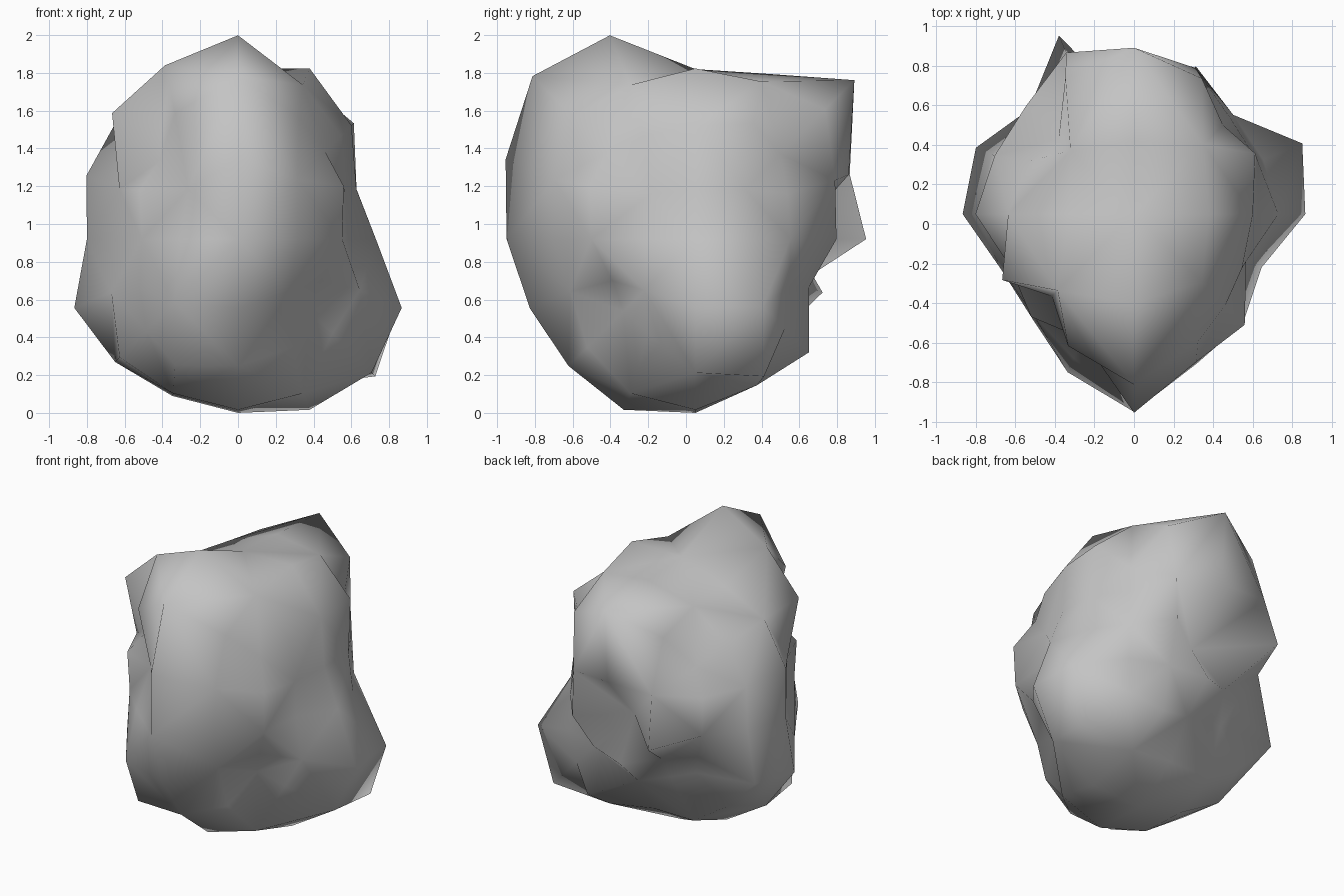
import bpy
import bmesh
from math import atan2, pi
from mathutils import Vector

cube = bpy.data.objects.get("Cube")
if cube:
    bpy.data.objects.remove(cube, do_unlink=True)

CENTRE = Vector((0, 0.05, 0.93))

# Cross-section rings from top to bottom: radius in percent of a unit ball,
# counter-clockwise from the left side (+x)
OUTER = {
    2: (85, 92, 78, 103, 119, 104, 66, 80, 90, 100, 72, 100, 122, 97, 80, 82),
    1: (68, 73, 73, 86, 88, 95, 82, 82, 87, 73, 78, 73, 109, 87, 84, 66),
    0: (73, 71, 71, 81, 51, 98, 75, 78, 80, 66, 72, 79, 100, 82, 78, 63),
    -1: (94, 99, 75, 70, 73, 64, 64, 93, 94, 78, 78, 93, 95, 77, 66, 75),
    -2: (100, 109, 82, 90, 67, 62, 63, 85, 92, 94, 84, 100, 95, 86, 66, 75),
}
# Small rings around the poles, and the poles themselves
INNER = {
    2: (98, 97, 95, 89, 85, 107, 117, 95),
    -2: (98, 90, 79, 85, 90, 95, 98, 95),
}
POLE = {2: 90, -2: 92}


def ring_value(ring, x, y):
    """Pick the ring entry that lies in the direction x, y."""
    step = 2 * pi / len(ring)
    return ring[round(atan2(y, x) / step) % len(ring)]


def grid_levels(vert):
    return [round(c * 2) for c in vert.co]


def ball_direction(levels):
    """Turn a cube grid point into a direction on an evenly spaced ball."""
    on_edge = sum(abs(n) == 2 for n in levels) > 1
    middle = 0.5 if on_edge else 0.42
    scale = {0: 0, 1: middle, 2: 1}
    return Vector([scale[abs(n)] * (1 if n > 0 else -1) for n in levels]).normalized()


def rock_radius(x, y, z):
    reach = max(abs(x), abs(y))
    if reach == 2:
        return ring_value(OUTER[z], x, y) / 100
    if reach == 1:
        return ring_value(INNER[z], x, y) / 100
    return POLE[z] / 100


# Boulder: a gridded cube
bm = bmesh.new()
bmesh.ops.create_cube(bm, size=2)
bmesh.ops.subdivide_edges(bm, edges=bm.edges[:], cuts=3, use_grid_fill=True)

# Crease every quad from its quarter-panel centre outward
for face in bm.faces[:]:
    corners = face.verts[:]
    for i, vert in enumerate(corners):
        if sum(abs(n) == 1 for n in grid_levels(vert)) == 2:
            bmesh.utils.face_split(face, vert, corners[i - 2])
            break

# Round the cube into a ball, pushed in and out
for vert in bm.verts:
    levels = grid_levels(vert)
    vert.co = CENTRE + ball_direction(levels) * rock_radius(*levels)

# Rest the lowest point on the ground
lowest = min(v.co.z for v in bm.verts)
bmesh.ops.translate(bm, verts=bm.verts[:], vec=(0, 0, -lowest))
bmesh.ops.recalc_face_normals(bm, faces=bm.faces[:])
for face in bm.faces:
    face.smooth = True

mesh = bpy.data.meshes.new("boulder")
bm.to_mesh(mesh)
bm.free()
boulder = bpy.data.objects.new("boulder", mesh)
bpy.context.collection.objects.link(boulder)

# Plain grey stone
stone = bpy.data.materials.new("grey_stone")
stone.use_nodes = True
colour = (0.55, 0.55, 0.55, 1)
stone.diffuse_color = colour
stone.node_tree.nodes["Principled BSDF"].inputs["Base Color"].default_value = colour
mesh.materials.append(stone)
